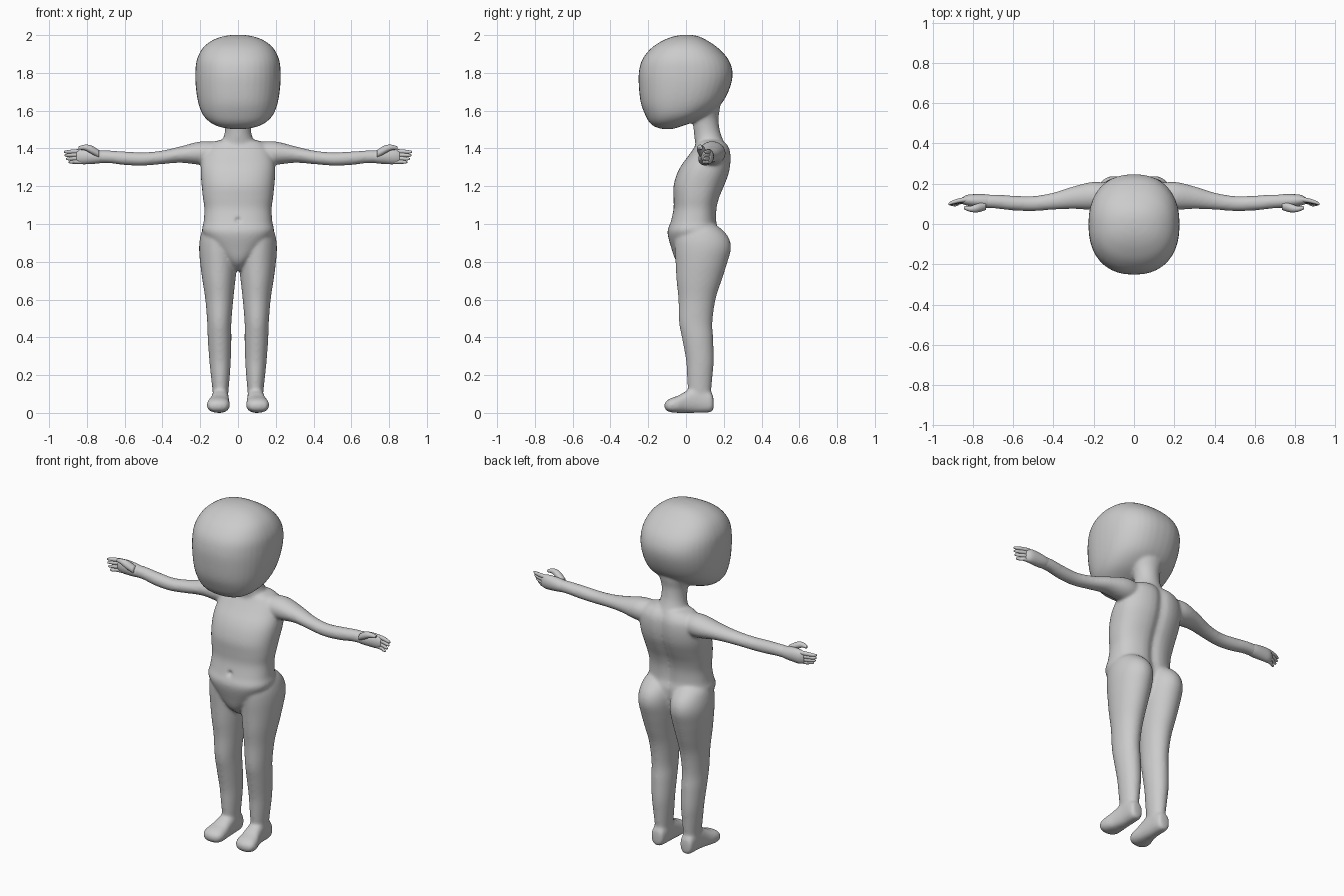
import bpy, bmesh
from math import cos, sin, pi, exp, copysign

SIDES, STEPS = 40, 5
ORDER = {'z': lambda t, a, b: (a, b, t),
         'x': lambda t, a, b: (t, a, b),
         'y': lambda t, a, b: (a, t, b)}


def spow(v, e):
    return copysign(abs(v) ** (2 / e), v)


def catmull(rows):
    out = []
    for i in range(len(rows) - 1):
        p0, p1 = rows[max(i - 1, 0)], rows[i]
        p2, p3 = rows[i + 1], rows[min(i + 2, len(rows) - 1)]
        for s in range(STEPS):
            u = s / STEPS
            out.append([0.5 * (2 * b + (c - a) * u + (2 * a - 5 * b + 4 * c - d) * u * u
                               + (3 * b - a - 3 * c + d) * u ** 3)
                        for a, b, c, d in zip(p0, p1, p2, p3)])
    return out + [list(rows[-1])]


def loft(bm, axis, rows, e=2.0, mirror=False, warp=None):
    """Rows are (position, min a, max a, min b, max b) of rounded sections."""
    for sx in ((1, -1) if mirror else (1,)):
        rings = []
        for t, a0, a1, b0, b1 in catmull(rows):
            ring = []
            for k in range(SIDES):
                w = 2 * pi * k / SIDES
                a = (a0 + a1) / 2 + (a1 - a0) / 2 * spow(cos(w), e)
                b = (b0 + b1) / 2 + (b1 - b0) / 2 * spow(sin(w), e)
                x, y, z = ORDER[axis](t, a, b)
                if warp:
                    x, y, z = warp(x, y, z)
                ring.append(bm.verts.new((x * sx, y, z)))
            rings.append(ring)
        for r, q in zip(rings, rings[1:]):
            for k in range(SIDES):
                n = (k + 1) % SIDES
                bm.faces.new((r[k], r[n], q[n], q[k]))
        bm.faces.new(rings[0])
        bm.faces.new(rings[-1])


def finish(bm, name):
    bmesh.ops.recalc_face_normals(bm, faces=bm.faces[:])
    me = bpy.data.meshes.new(name)
    bm.to_mesh(me)
    bm.free()
    ob = bpy.data.objects.new(name, me)
    bpy.context.collection.objects.link(ob)
    return ob


def sym(rows):
    return [(z, -w, w, y0, y1) for z, w, y0, y1 in rows]


def spine(x, y, z):
    if y > 0.08:
        y -= 0.018 * exp(-(x / 0.03) ** 2)
    return x, y, z


bm = bmesh.new()

# head
loft(bm, 'z', sym([
    (1.503, .04, -.125, -.07), (1.515, .10, -.165, -.03), (1.54, .15, -.195, .04),
    (1.58, .187, -.217, .12), (1.64, .21, -.239, .19), (1.72, .223, -.249, .232),
    (1.80, .226, -.25, .247), (1.87, .218, -.232, .225), (1.93, .188, -.185, .172),
    (1.97, .14, -.125, .115), (1.992, .085, -.07, .07), (2.001, .03, -.02, .03)]), 2.3)

# neck
loft(bm, 'z', sym([
    (1.36, .11, .05, .20), (1.42, .10, .05, .205), (1.455, .078, .045, .192),
    (1.50, .069, .04, .178), (1.56, .074, .03, .172), (1.62, .10, .0, .18),
    (1.67, .10, .0, .17)]))

# torso and pelvis
loft(bm, 'z', sym([
    (.755, .025, .0, .09), (.80, .06, -.05, .14), (.87, .13, -.077, .17),
    (.955, .188, -.098, .178), (1.01, .182, -.082, .165), (1.08, .178, -.066, .166),
    (1.14, .186, -.066, .18), (1.20, .192, -.066, .205), (1.26, .197, -.05, .228),
    (1.31, .196, -.025, .238), (1.36, .186, .012, .24), (1.40, .17, .04, .233),
    (1.432, .135, .06, .212), (1.445, .09, .08, .19)]), 2.4, warp=spine)

# legs with buttocks
loft(bm, 'z', [
    (1.01, .07, .14, .03, .13), (.98, .02, .182, -.03, .18), (.93, .004, .2, -.058, .225),
    (.87, 0, .206, -.06, .238), (.79, .004, .2, -.055, .217), (.70, .014, .188, -.05, .188),
    (.60, .025, .173, -.04, .156), (.48, .035, .163, -.037, .14), (.39, .035, .16, -.02, .144),
    (.28, .038, .152, 0, .147), (.20, .043, .144, .005, .141), (.12, .05, .135, .01, .134),
    (.05, .056, .13, .02, .13)], mirror=True)

# feet
loft(bm, 'y', [
    (.146, .08, .112, .025, .07), (.132, .056, .132, .004, .11), (.06, .05, .136, .0, .14),
    (0, .047, .146, 0, .115), (-.04, .044, .16, 0, .092), (-.08, .045, .165, .003, .078),
    (-.105, .062, .15, .013, .062), (-.114, .09, .12, .028, .048)], 2.4, mirror=True)

# arms
loft(bm, 'x', [
    (.08, .07, .19, 1.31, 1.43), (.19, .068, .21, 1.312, 1.438), (.3, .075, .187, 1.324, 1.412),
    (.4, .071, .156, 1.317, 1.389), (.5, .064, .139, 1.309, 1.379), (.6, .067, .141, 1.312, 1.384),
    (.68, .076, .146, 1.322, 1.389), (.74, .08, .146, 1.322, 1.39)], mirror=True)

# fuse the parts into one soft body
body = finish(bm, "body")
rm = body.modifiers.new("fuse", 'REMESH')
rm.mode = 'VOXEL'
rm.voxel_size = 0.0075
rm.use_smooth_shade = True
sm = body.modifiers.new("soften", 'SMOOTH')
sm.factor, sm.iterations = 0.5, 12
mesh = bpy.data.meshes.new_from_object(body.evaluated_get(bpy.context.evaluated_depsgraph_get()))
body.modifiers.clear()
body.data = mesh

# navel
for v in mesh.vertices:
    if v.co.y < 0:
        r2 = v.co.x ** 2 + (v.co.z - 1.02) ** 2
        v.co.y += 0.012 * exp(-r2 / 0.014 ** 2)

# hands: palm, thumb and four fingers
bm = bmesh.new()
SIDES = 20
loft(bm, 'x', [
    (.67, .09, .135, 1.335, 1.375), (.73, .079, .147, 1.322, 1.39), (.79, .085, .148, 1.317, 1.398),
    (.83, .092, .144, 1.317, 1.396), (.855, .10, .13, 1.325, 1.385)])


def finger(points):
    x, y, z, r = points[-1]
    points = points + [(x + .004, y, z, r * .4)]
    loft(bm, 'x', [(x, y - r, y + r, z - r, z + r) for x, y, z, r in points])


finger([(.735, .09, 1.37, .02), (.775, .08, 1.393, .022), (.81, .075, 1.405, .015),
        (.84, .08, 1.403, .009)])
for z, tip, y in ((1.384, .922, .122), (1.366, .918, .12), (1.347, .91, .117), (1.33, .897, .114)):
    finger([(.815, y, z, .012), (.86, y - .004, z, .0115), (tip - .02, y - .015, z - .002, .009),
            (tip - .004, y - .022, z - .002, .006)])
hands = finish(bm, "hands")
hands.modifiers.new("mirror", 'MIRROR')

for ob in (body, hands):
    for p in ob.data.polygons:
        p.use_smooth = True
